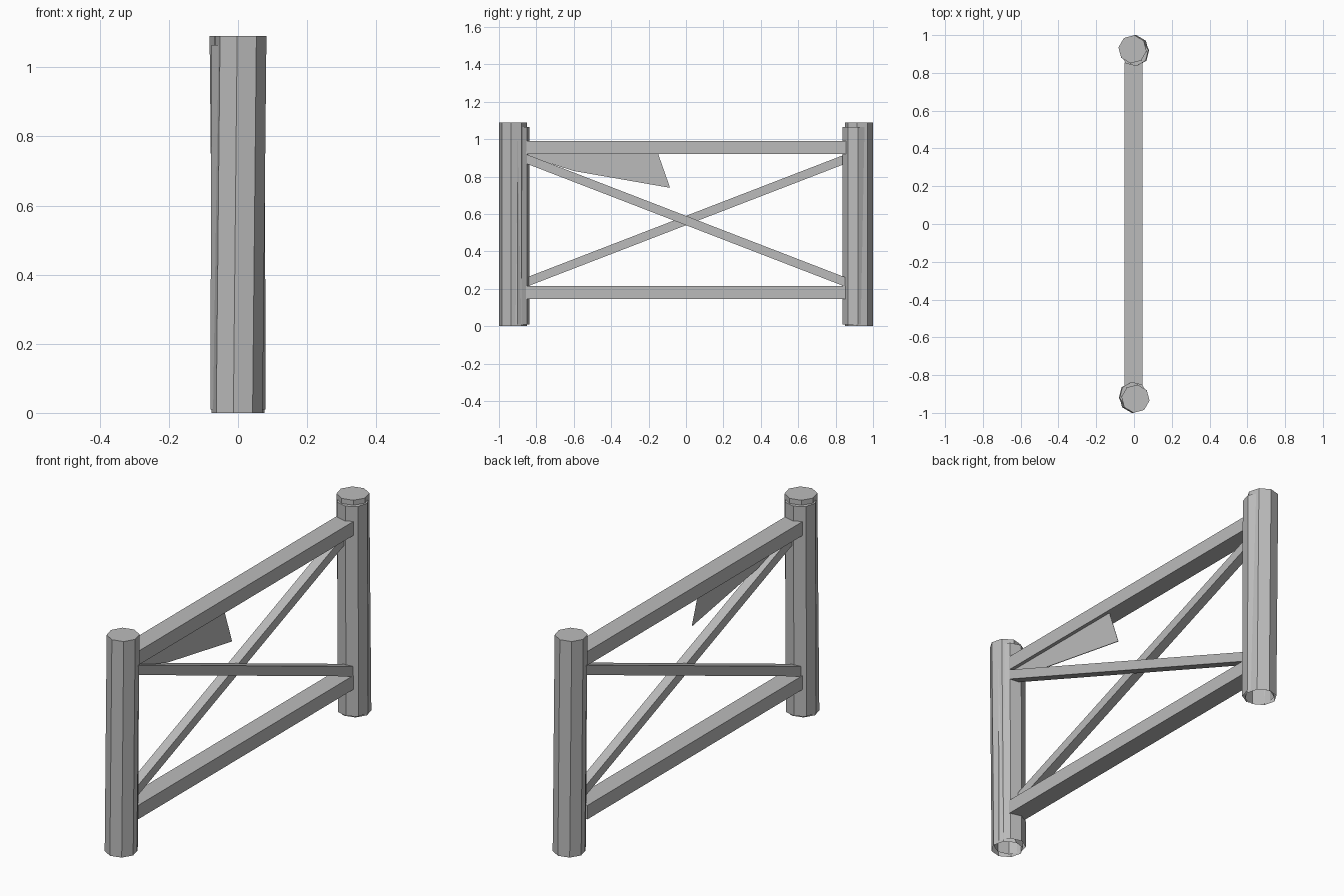
import bpy, bmesh, math
from mathutils import Vector

cube = bpy.data.objects.get("Cube")
if cube:
    bpy.data.objects.remove(cube)

grey = bpy.data.materials.new("weathered_grey")
grey.use_nodes = True
GREY = (0.5, 0.5, 0.5, 1)
grey.diffuse_color = GREY
grey.node_tree.nodes["Principled BSDF"].inputs["Base Color"].default_value = GREY


def make_object(name, bm):
    mesh = bpy.data.meshes.new(name)
    bm.to_mesh(mesh)
    bm.free()
    mesh.materials.append(grey)
    obj = bpy.data.objects.new(name, mesh)
    bpy.context.collection.objects.link(obj)
    return obj


def post(name, bottom, top, radius, turn, side):
    """Leaning eight-sided tube, capped on top and open underneath."""
    bm = bmesh.new()
    rings = []
    for centre in (bottom, top):
        ring = []
        for i in range(8):
            a = math.radians(turn) + i * math.tau / 8
            x = centre[0] + radius * math.cos(a)
            y = centre[1] + radius * math.sin(a)
            ring.append(bm.verts.new((side * x, side * y, centre[2])))
        rings.append(ring)
    for i in range(8):
        j = (i + 1) % 8
        bm.faces.new((rings[0][i], rings[0][j], rings[1][j], rings[1][i]))
    bm.faces.new(rings[1])
    return make_object(name, bm)


def beam(name, x0, x1, start, end, height):
    """Rectangular timber running along y, with upright ends."""
    bm = bmesh.new()
    sections = []
    for y, z in (start, end):
        corners = ((x0, -1), (x1, -1), (x1, 1), (x0, 1))
        sections.append([bm.verts.new((x, y, z + s * height / 2)) for x, s in corners])
    a, b = sections
    bm.faces.new(a)
    bm.faces.new(b[::-1])
    for i in range(4):
        j = (i + 1) % 4
        bm.faces.new((a[j], a[i], b[i], b[j]))
    bmesh.ops.recalc_face_normals(bm, faces=bm.faces)
    return make_object(name, bm)


# Paired posts, the back pair turned half way round
for label, side in (("front", 1), ("back", -1)):
    post(label + "_post", (-0.003, -0.925, 0), (0.008, -0.925, 1.09), 0.075, -8, side)
    post(label + "_inner_post", (-0.006, -0.91, 0.01), (-0.002, -0.91, 1.065), 0.075, 8, side)

# Horizontal rails
for label, z in (("top_rail", 0.955), ("bottom_rail", 0.18)):
    beam(label, -0.05, 0.045, (-0.855, z), (0.855, z), 0.07)

# Crossed braces, side by side
beam("rising_brace", -0.045, 0.003, (-0.85, 0.237), (0.85, 0.893), 0.05)
beam("falling_brace", -0.003, 0.045, (-0.85, 0.893), (0.85, 0.237), 0.05)

# Torn sheet hanging from the top rail
outline = [(-0.85, 0.925), (-0.15, 0.925), (-0.43, 0.887), (-0.32, 0.875),
           (-0.62, 0.884), (-0.15, 0.82), (-0.28, 0.8), (-0.085, 0.74),
           (-0.6, 0.83), (-0.85, 0.91)]
bm = bmesh.new()
face = bm.faces.new([bm.verts.new((0.025, y, z)) for y, z in outline])
bmesh.ops.triangulate(bm, faces=[face])
sheet = make_object("torn_sheet", bm)
thickness = sheet.modifiers.new("thickness", 'SOLIDIFY')
thickness.thickness = 0.004
thickness.offset = 0
